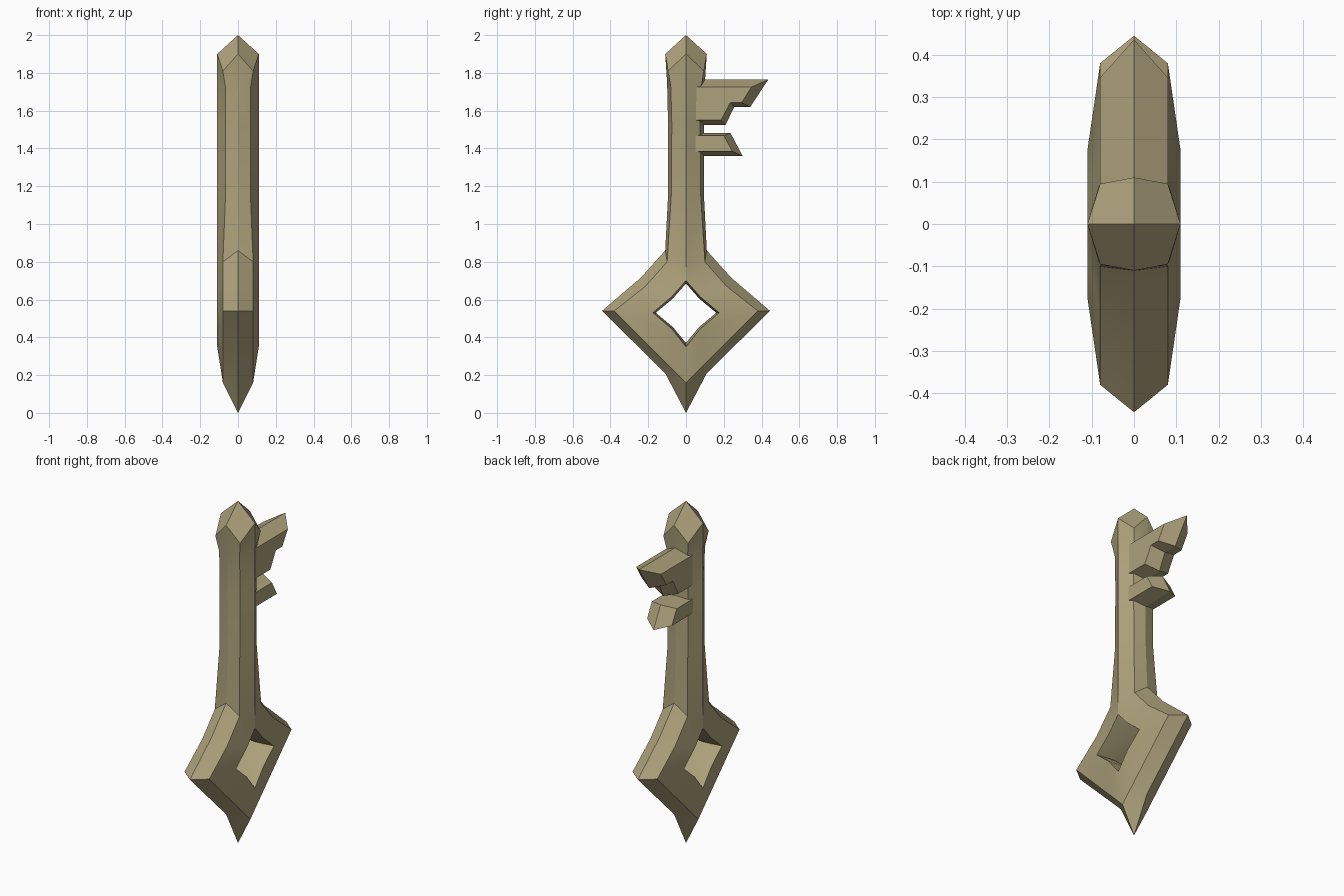
import bpy
import bmesh

cube = bpy.data.objects.get("Cube")
if cube:
    bpy.data.objects.remove(cube, do_unlink=True)

# One aged brass colour
COLOR = (0.42, 0.36, 0.20, 1.0)
brass = bpy.data.materials.new("aged_brass")
brass.use_nodes = True
brass.diffuse_color = COLOR
bsdf = brass.node_tree.nodes["Principled BSDF"]
bsdf.inputs["Base Color"].default_value = COLOR
bsdf.inputs["Roughness"].default_value = 0.7


def finish(name, bm, mirror_y):
    """Turn a partial mesh into a mirrored, shaded object."""
    mesh = bpy.data.meshes.new(name)
    bm.to_mesh(mesh)
    bm.free()
    mesh.materials.append(brass)
    obj = bpy.data.objects.new(name, mesh)
    bpy.context.collection.objects.link(obj)
    bpy.ops.object.select_all(action="DESELECT")
    obj.select_set(True)
    bpy.context.view_layer.objects.active = obj
    mirror = obj.modifiers.new("mirror", "MIRROR")
    mirror.use_axis = (True, mirror_y, False)
    bpy.ops.object.modifier_apply(modifier=mirror.name)
    bpy.ops.object.shade_smooth_by_angle(angle=0.38)
    return obj


def bridge(bm, rows):
    """Skin consecutive rows of vertices with quads."""
    for a, b in zip(rows, rows[1:]):
        for i in range(len(a) - 1):
            bm.faces.new((b[i], b[i + 1], a[i + 1], a[i]))


# Key body: one quarter of the bow and shaft
bm = bmesh.new()

# Bow stations (y, z) from bottom to top: outer edge, bevel, hole rim, hole middle
BOW = [
    ((0, 0), (0, .16), (0, .35), (0, .37)),
    ((.11, .21), (.10, .26), (.075, .445), (.07, .455)),
    ((.445, .54), (.38, .54), (.175, .53), (.16, .53)),
    ((.24, .715), (.215, .67), (.075, .615), (.07, .605)),
    ((.11, .86), (.10, .80), (0, .70), (0, .685)),
]
DEPTH = (0, .08, .11, 0)
bow = [[bm.verts.new((x, y, z)) for x, (y, z) in zip(DEPTH, row)] for row in BOW]
bridge(bm, bow)

# Shaft stations: edge (y, z), bevel (x, y, z), ridge height
SHAFT = [
    ((.095, 1.15), (.066, .078, 1.15), 1.15),
    ((.095, 1.53), (.066, .075, 1.53), 1.53),
    ((.10, 1.75), (.066, .08, 1.72), 1.75),
    ((.11, 1.90), (.08, .095, 1.81), 1.90),
]
ridge = bm.verts.new((.11, 0, .80))
bm.faces.new((ridge, bow[-1][2], bow[-1][1]))
shaft = [[bow[-1][0], bow[-1][1], ridge]]
for (y, z), bevel, top in SHAFT:
    shaft.append([bm.verts.new(p) for p in ((0, y, z), bevel, (.11, 0, top))])
bridge(bm, shaft)

# Pointed end
apex = bm.verts.new((0, 0, 2))
bm.faces.new([apex] + shaft[-1][::-1])
finish("key_body", bm, True)


# Teeth: bevelled plates, widest outline in the middle
def tooth(name, middle, side):
    bm = bmesh.new()
    big = [bm.verts.new((0, y, z)) for y, z in middle]
    small = [bm.verts.new((.08, y, z)) for y, z in side]
    bm.faces.new(small)
    for i in range(len(big)):
        j = (i + 1) % len(big)
        bm.faces.new((big[i], big[j], small[j], small[i]))
    finish(name, bm, False)


tooth("upper_tooth",
      [(.05, 1.525), (.21, 1.525), (.255, 1.62), (.34, 1.62), (.436, 1.765), (.05, 1.765)],
      [(.05, 1.55), (.185, 1.55), (.235, 1.643), (.295, 1.643), (.346, 1.725), (.05, 1.725)])
tooth("lower_tooth",
      [(.05, 1.36), (.30, 1.36), (.235, 1.483), (.05, 1.483)],
      [(.05, 1.385), (.245, 1.385), (.20, 1.468), (.05, 1.468)])
